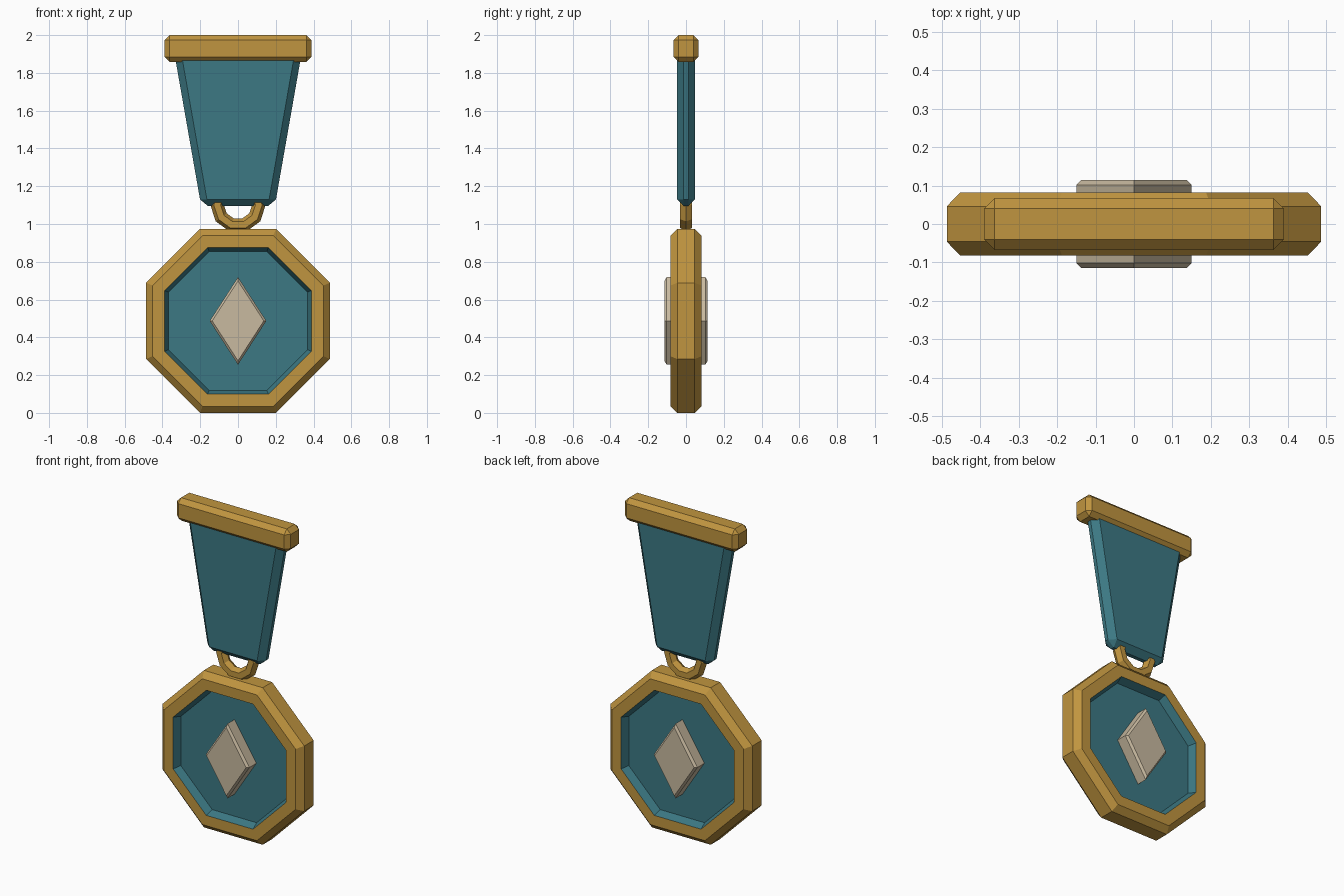
import bpy, bmesh
from math import cos, sin, pi

cube = bpy.data.objects.get("Cube")
if cube:
    bpy.data.objects.remove(cube, do_unlink=True)


def material(name, rgb):
    m = bpy.data.materials.new(name)
    m.use_nodes = True
    m.diffuse_color = (*rgb, 1)
    m.node_tree.nodes["Principled BSDF"].inputs["Base Color"].default_value = (*rgb, 1)
    return m


gold = material("gold", (0.53, 0.30, 0.05))
teal = material("teal", (0.045, 0.19, 0.23))
silver = material("pale silver", (0.58, 0.49, 0.35))


def finish(name, bm, *mats):
    bmesh.ops.recalc_face_normals(bm, faces=bm.faces[:])
    mesh = bpy.data.meshes.new(name)
    bm.to_mesh(mesh)
    bm.free()
    for m in mats:
        mesh.materials.append(m)
    ob = bpy.data.objects.new(name, mesh)
    bpy.context.collection.objects.link(ob)
    return ob


def loft(name, rings, mats, inner_rule=None):
    """Skin a stack of rings, cap both ends; inner_rule picks bands for slot 1."""
    bm = bmesh.new()
    loops = [[bm.verts.new(p) for p in ring] for ring in rings]
    n = len(loops[0])
    bands = [(0, bm.faces.new(loops[0])), (len(loops), bm.faces.new(loops[-1]))]
    for k in range(1, len(loops)):
        a, b = loops[k - 1], loops[k]
        for i in range(n):
            j = (i + 1) % n
            bands.append((k, bm.faces.new((a[i], a[j], b[j], b[i]))))
    if inner_rule:
        for k, f in bands:
            f.material_index = int(inner_rule(k))
    return finish(name, bm, *mats)


def chamfered_block(name, bottom, top, z0, z1, depth, bevel, mat):
    """Tapered block with every edge chamfered; widths and depth are halves."""
    bm = bmesh.new()
    bmesh.ops.create_cube(bm, size=2)
    for v in bm.verts:
        up = v.co.z > 0
        v.co = (v.co.x * (top if up else bottom), v.co.y * depth, z1 if up else z0)
    bmesh.ops.bevel(bm, geom=bm.edges[:], offset=bevel, segments=1,
                    affect='EDGES', clamp_overlap=True)
    return finish(name, bm, mat)


MEDAL_Z = 0.487


# Medallion: octagonal frame with a sunken enamel panel on both sides
def octagon(apothem, y):
    r = apothem / cos(pi / 8)
    angles = [pi / 8 + i * pi / 4 for i in range(8)]
    return [(r * cos(a), y, MEDAL_Z + r * sin(a)) for a in angles]


half = [(0.368, 0.035), (0.388, 0.082), (0.452, 0.082), (0.487, 0.046)]
profile = [(r, -y) for r, y in half] + [(r, y) for r, y in reversed(half)]
loft("medallion", [octagon(r, y) for r, y in profile], (gold, teal),
     lambda k: k in (0, 1, len(profile) - 1, len(profile)))


# Diamond gem passing through the medallion
def diamond(scale, y):
    return [(0.15 * scale, y, MEDAL_Z), (0, y, MEDAL_Z + 0.232 * scale),
            (-0.15 * scale, y, MEDAL_Z), (0, y, MEDAL_Z - 0.232 * scale)]


loft("diamond_emblem", [diamond(0.91, -0.115), diamond(1, -0.102),
                        diamond(1, 0.102), diamond(0.91, 0.115)], (silver,))

# Ribbon and top bar
chamfered_block("ribbon", 0.195, 0.345, 1.095, 1.95, 0.048, 0.036, teal)
chamfered_block("top_bar", 0.39, 0.39, 1.858, 2.0, 0.067, 0.027, gold)

# Faceted hanging ring
SIDES, FACETS, MAJOR, MINOR = 10, 6, 0.11, 0.036
bm = bmesh.new()
grid = []
for i in range(SIDES):
    a = -pi / 2 + (i + 0.5) * 2 * pi / SIDES
    section = []
    for j in range(FACETS):
        t = j * 2 * pi / FACETS
        r = MAJOR + MINOR * cos(t)
        section.append(bm.verts.new((r * cos(a), MINOR * sin(t), 1.10 + r * sin(a))))
    grid.append(section)
for i in range(SIDES):
    a, b = grid[i], grid[(i + 1) % SIDES]
    for j in range(FACETS):
        k = (j + 1) % FACETS
        bm.faces.new((a[j], a[k], b[k], b[j]))
finish("hanging_ring", bm, gold)
